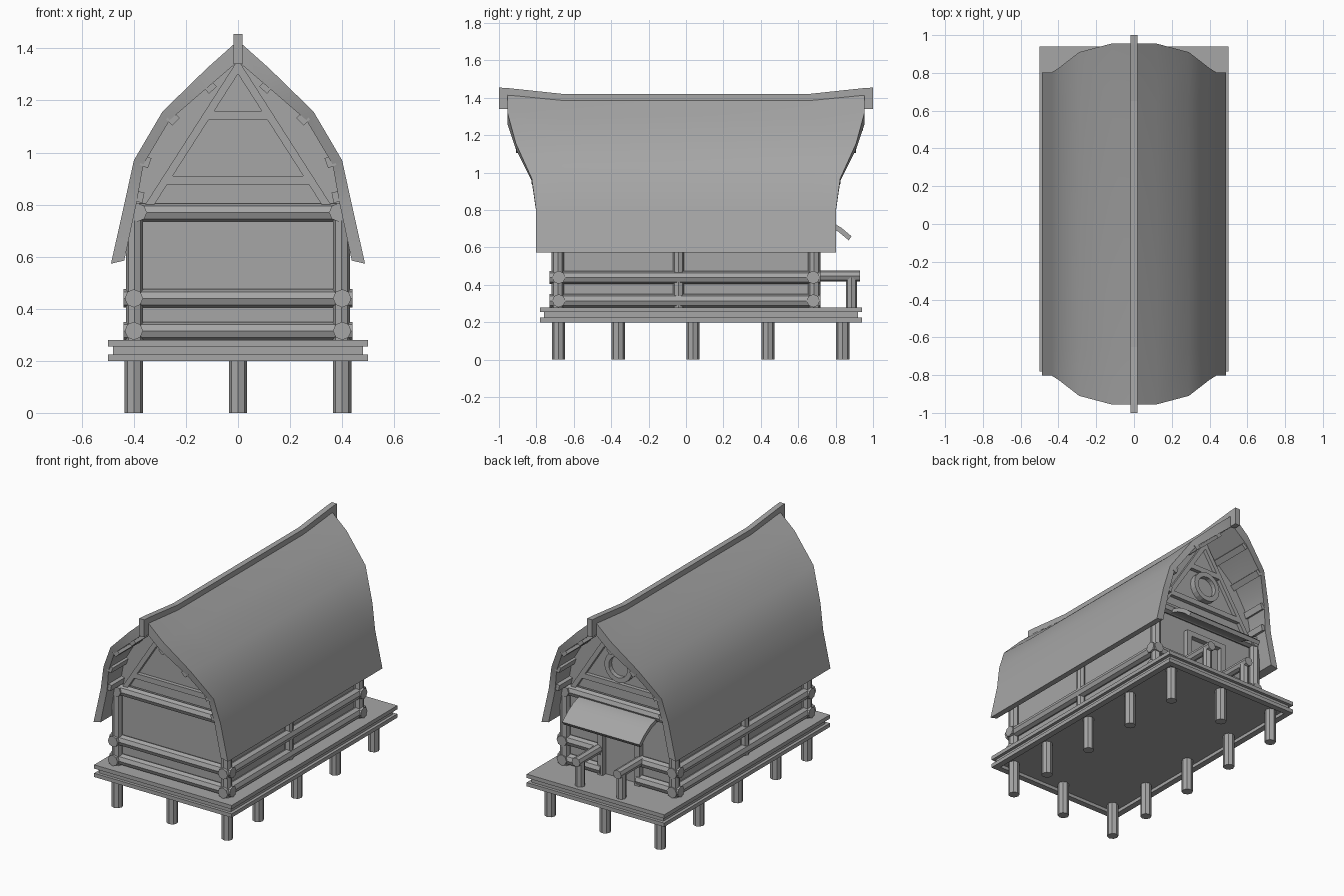
import bpy, bmesh, math
from mathutils import Vector

old = bpy.data.objects.get("Cube")
if old:
    bpy.data.objects.remove(old, do_unlink=True)

grey = bpy.data.materials.new("plain_grey")
grey.use_nodes = True
grey.diffuse_color = (0.38, 0.38, 0.38, 1)
grey.node_tree.nodes["Principled BSDF"].inputs["Base Color"].default_value = grey.diffuse_color


def finish(name, bm):
    bmesh.ops.recalc_face_normals(bm, faces=bm.faces)
    mesh = bpy.data.meshes.new(name)
    bm.to_mesh(mesh)
    bm.free()
    mesh.materials.append(grey)
    ob = bpy.data.objects.new(name, mesh)
    bpy.context.collection.objects.link(ob)
    return ob


def smooth(ob):
    bpy.ops.object.select_all(action='DESELECT')
    ob.select_set(True)
    bpy.context.view_layer.objects.active = ob
    bpy.ops.object.shade_smooth_by_angle(angle=math.radians(32))


def box(name, x, y, z):
    """Box from three (low, high) ranges."""
    bm = bmesh.new()
    bmesh.ops.create_cube(bm, size=1)
    for v in bm.verts:
        v.co = [(r[0] + r[1]) / 2 + c * (r[1] - r[0]) for c, r in zip(v.co, (x, y, z))]
    return finish(name, bm)


def log(name, a, b, r=0.035, sides=8):
    """Faceted round timber between two points."""
    a, b = Vector(a), Vector(b)
    bm = bmesh.new()
    bmesh.ops.create_cone(bm, cap_ends=True, segments=sides, radius1=r, radius2=r,
                          depth=(b - a).length)
    rot = (b - a).to_track_quat('Z', 'Y')
    for v in bm.verts:
        v.co = rot @ v.co + (a + b) / 2
    return finish(name, bm)


def prism(name, pts, lo, hi, axis):
    """Extrude a flat outline along x (outline in yz) or y (outline in xz)."""
    bm = bmesh.new()
    place = (lambda p, t: (t, p[0], p[1])) if axis == 'x' else (lambda p, t: (p[0], t, p[1]))
    ends = [[bm.verts.new(place(p, t)) for p in pts] for t in (lo, hi)]
    for e in ends:
        bm.faces.new(e)
    for i in range(len(pts)):
        j = (i + 1) % len(pts)
        bm.faces.new((ends[0][i], ends[0][j], ends[1][j], ends[1][i]))
    return finish(name, bm)


def mirrored(half):
    """Full symmetric outline from the right half, top point first."""
    return [(-x, z) for x, z in reversed(half[1:])] + half


# Platform on stilts
box("deck_top", (-.5, .5), (-.78, .94), (.255, .28))
box("deck_core", (-.48, .48), (-.76, .92), (.222, .258))
for s in (-1, 1):
    box("deck_side_lip", sorted((s * .5, s * .46)), (-.78, .94), (.2, .225))
for y in (-.76, .92):
    box("deck_end_lip", (-.46, .46), (y - .02, y + .02), (.2, .225))
post_rows = (-.682, -.362, .038, .438, .838)
for y in post_rows:
    for x in (-.4, 0, .4):
        if x or y in (post_rows[0], post_rows[-1]):
            log("stilt", (x, y, 0), (x, y, .23))

# Walls and gable ends
inner = [(0, 1.35), (.105, 1.26), (.262, 1.125), (.363, .955), (.39, .805)]
box("wall_body", (-.385, .385), (-.665, .665), (.28, .8))
for s in (-1, 1):
    prism("gable_wall", mirrored(inner), s * .665, s * .645, 'y')

# Timber frame
for s in (-1, 1):
    for z in (.315, .44):
        log("side_log", (s * .4, -.73, z), (s * .4, .72, z))
        log("back_log", (s * .13, .68, z), (s * .44, .68, z))
    log("wall_plate", (s * .385, -.72, .77), (s * .385, .72, .77))
    log("gable_plate", (-.38, s * .68, .77), (.38, s * .68, .77))
    log("middle_post", (s * .395, -.04, .28), (s * .395, -.04, .78), .03)
    for y in (-.685, .685):
        log("corner_post", (s * .397, y, .28), (s * .397, y, .78), .033)
for z in (.315, .44):
    log("front_log", (-.44, -.68, z), (.44, -.68, z))

# Gable trusses
for s in (-1, 1):
    a, b = s * .66, s * .69
    for m in (-1, 1):
        prism("truss_rafter", [(m * .363, .79), (0, 1.357), (0, 1.302), (m * .328, .79)], a, b, 'y')
    for w, z in ((.285, .875), (.125, 1.125)):
        k = w - .022
        prism("truss_tie", [(-w, z), (w, z), (k, z + .035), (-k, z + .035)], a, b, 'y')

# Curved roof shell: x, z, and how far each line reaches along y
outer = [(0, 1.4, .955), (.12, 1.3, .955), (.29, 1.145, .91), (.4, .97, .825),
         (.435, .81, .803), (.488, .573, .803)]
under = [(x, z, p[2]) for (x, z), p in zip(inner + [(.437, .585)], outer)]
half_ring = outer + under[::-1]
count = len(outer)
bm = bmesh.new()
for side in (-1, 1):
    rows = []
    for end, at_tip in ((-1, True), (-1, False), (1, False), (1, True)):
        row = []
        for i, (x, z, r) in enumerate(half_ring):
            lift = max(0, z - .97) * .07 if at_tip and i < count else 0
            row.append(bm.verts.new((side * x, end * (r if at_tip else .65), z + lift)))
        rows.append(row)
    for r0, r1 in zip(rows, rows[1:]):
        for i in range(2 * count - 1):
            bm.faces.new((r0[i], r0[i + 1], r1[i + 1], r1[i]))
    for row in (rows[0], rows[-1]):
        for i in range(count - 1):
            bm.faces.new((row[i], row[i + 1], row[-2 - i], row[-1 - i]))
bmesh.ops.remove_doubles(bm, verts=bm.verts, dist=.0001)
smooth(finish("roof_shell", bm))

# Purlins under the roof, tilted to its slope
for x, z, r, tilt in ((.108, 1.252, .945, 42), (.25, 1.13, .91, 45), (.355, .965, .825, 70), (.38, .83, .8, 78)):
    t = math.radians(tilt)
    along, across = Vector((math.cos(t), -math.sin(t))) * .02, Vector((math.sin(t), math.cos(t))) * .017
    for s in (-1, 1):
        c = Vector((x, z))
        corners = [c + along + across, c + along - across, c - along - across, c - along + across]
        prism("purlin", [(s * p.x, p.y) for p in corners], -r, r, 'y')

# Ridge beam with drooping end blocks
side = [(1, 1.34), (1, 1.455), (.95, 1.452), (.65, 1.42)]
low = [(.65, 1.37), (.95, 1.4), (.95, 1.34)]
ridge = side + [(-y, z) for y, z in reversed(side)]
ridge += [(-y, z) for y, z in reversed(low)] + low
prism("ridge_beam", ridge, -.018, .018, 'x')

# Round window on the back gable
bm = bmesh.new()
loops = []
for r, y in ((.1, .66), (.1, .705), (.068, .705), (.068, .66)):
    loops.append([bm.verts.new((r * math.cos(t * math.tau / 20), y, 1.025 + r * math.sin(t * math.tau / 20)))
                  for t in range(20)])
for k in range(4):
    p, q = loops[k], loops[(k + 1) % 4]
    for i in range(20):
        j = (i + 1) % 20
        bm.faces.new((p[i], p[j], q[j], q[i]))
finish("window_ring", bm)
log("window_pane", (0, .66, 1.025), (0, .675, 1.025), .07, 20)

# Back door frame, porch rails and awning
for s in (-1, 1):
    box("door_jamb", (s * .135 - .018, s * .135 + .018), (.66, .7), (.28, .64))
    log("porch_rail", (s * .15, .67, .447), (s * .15, .93, .447), .03)
    log("porch_post", (s * .15, .885, .28), (s * .15, .885, .44), .03)
box("door_lintel", (-.153, .153), (.66, .7), (.63, .665))
curve = [(.67, .765), (.72, .758), (.77, .742), (.83, .706), (.885, .66)]
awning = curve + [(y - .015, z - .022) for y, z in reversed(curve)]
smooth(prism("awning", awning, -.28, .28, 'x'))
